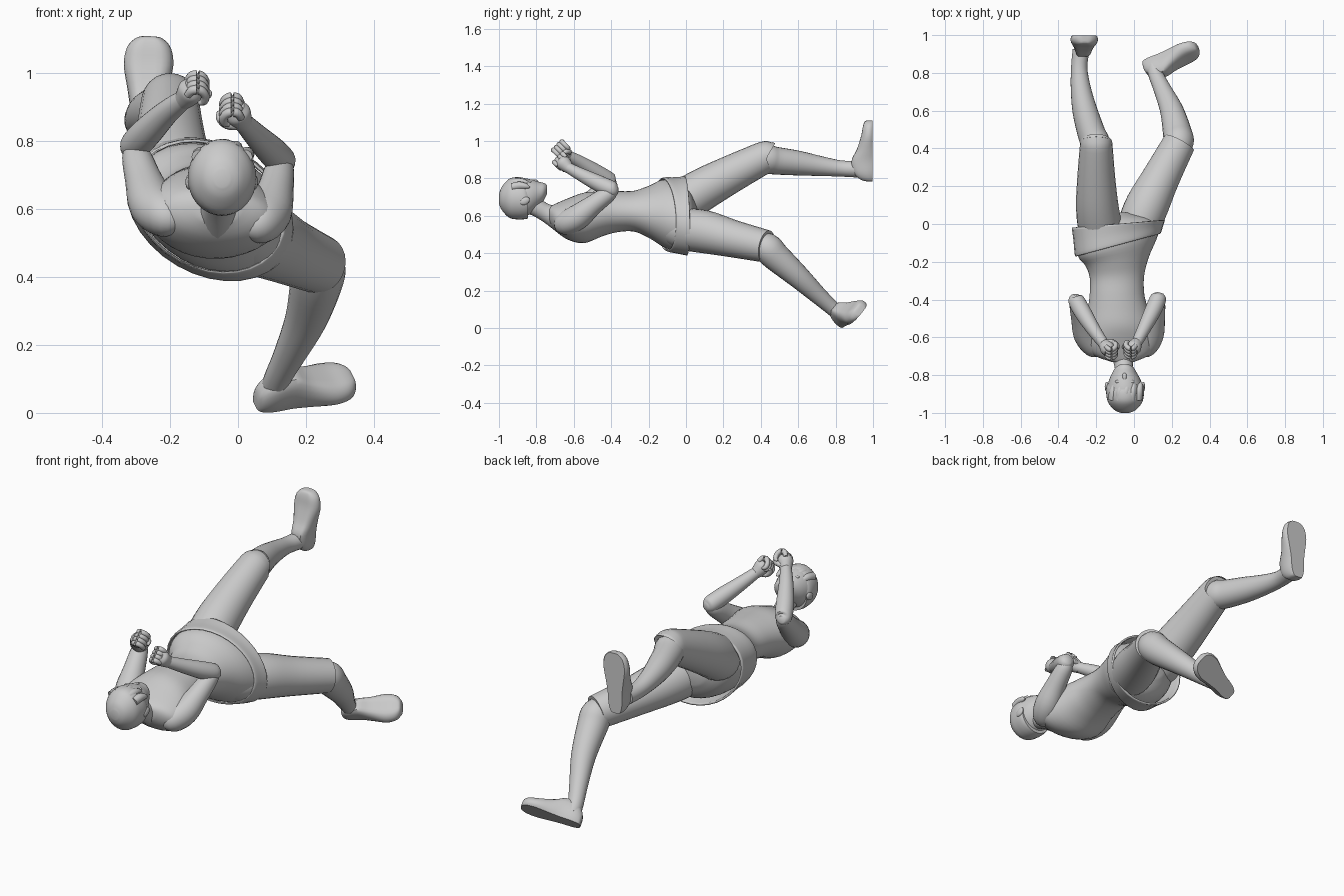
import bpy, bmesh, math
from mathutils import Vector as V

SEG = 24


def skin(name, rings, caps=True, thick=0):
    bm = bmesh.new()
    rows = [[bm.verts.new(p) for p in r] for r in rings]
    n = len(rows[0])
    for a, b in zip(rows, rows[1:]):
        for i in range(n):
            j = (i + 1) % n
            bm.faces.new((a[i], a[j], b[j], b[i]))
    if caps:
        bm.faces.new(rows[0][::-1])
        bm.faces.new(rows[-1])
    bmesh.ops.recalc_face_normals(bm, faces=bm.faces)
    me = bpy.data.meshes.new(name)
    bm.to_mesh(me)
    bm.free()
    ob = bpy.data.objects.new(name, me)
    bpy.context.collection.objects.link(ob)
    if thick:
        m = ob.modifiers.new("thickness", "SOLIDIFY")
        m.thickness = thick
    return ob


def spline(rows, steps=4):
    """Smooth interpolation through section tuples."""
    out = []
    for i in range(len(rows) - 1):
        p0, p1, p2, p3 = (rows[max(0, min(len(rows) - 1, i + k))] for k in (-1, 0, 1, 2))
        for s in range(steps):
            t = s / steps
            out.append([b + 0.5 * t * (c - a + t * (2*a - 5*b + 4*c - d + t * (3*(b - c) + d - a)))
                        for a, b, c, d in zip(p0, p1, p2, p3)])
    return out + [list(rows[-1])]


def limb(name, secs, seg=SEG):
    """Round tube through (x, y, z, radius) sections."""
    s = spline(secs)
    rings = []
    for i, (x, y, z, r) in enumerate(s):
        t = (V(s[min(i + 1, len(s) - 1)][:3]) - V(s[max(i - 1, 0)][:3])).normalized()
        u = V((1, 0, 0))
        u = (u - t * u.dot(t)).normalized()
        v = t.cross(u)
        rings.append([V((x, y, z)) + r * (u * math.cos(a) + v * math.sin(a))
                      for a in (2 * math.pi * k / seg for k in range(seg))])
    return skin(name, rings)


def body(name, secs, **kw):
    """Loft along y: (y, cx, cz, rx, rz, roll, shear)."""
    rings = []
    for y, cx, cz, rx, rz, roll, shear in spline(secs):
        c, s = math.cos(math.radians(roll)), math.sin(math.radians(roll))
        ring = []
        for k in range(32):
            a = 2 * math.pi * k / 32
            p, q = rx * math.cos(a), rz * math.sin(a)
            dx = p * c + q * s
            ring.append(V((cx + dx, y + shear * dx, cz - p * s + q * c)))
        rings.append(ring)
    return skin(name, rings, **kw)


def ball(name, loc, size, rot=(0, 0, 0)):
    bpy.ops.mesh.primitive_uv_sphere_add(segments=20, ring_count=12, location=loc, rotation=rot)
    bpy.context.object.name = name
    bpy.context.object.scale = size


def foot(name, heel, d, n, length):
    """Flat-soled shoe: d points to the toes, n out of the sole."""
    d = V(d).normalized()
    n = V(n)
    n = (n - d * n.dot(d)).normalized()
    w = n.cross(d)
    rings = []
    for s, hw, h in spline([(0, .018, .035), (.03, .034, .065), (.14, .046, .1), (.34, .05, .112),
                            (.52, .06, .085), (.74, .073, .062), (.9, .064, .052),
                            (.98, .04, .042), (1, .018, .028)]):
        ring = []
        for k in range(SEG):
            a = 2 * math.pi * k / SEG
            up = max(0, min(1, math.sin(a) * .8 + .35)) * h
            ring.append(V(heel) + d * s * length + w * hw * math.cos(a) - n * up)
        rings.append(ring)
    skin(name, rings)


# torso and the flared, tilted hem round the hips
body("torso", [(-.73, -.06, .605, .06, .045, 0, 0), (-.69, -.068, .59, .155, .078, 4, 0),
               (-.62, -.075, .583, .2, .114, 6, 0), (-.54, -.08, .59, .185, .135, 5, 0),
               (-.45, -.085, .61, .16, .12, 5, 0), (-.37, -.09, .622, .145, .11, 5, 0),
               (-.28, -.09, .625, .145, .108, 8, .05), (-.2, -.088, .62, .17, .135, 18, .15),
               (-.12, -.085, .61, .22, .168, 28, .26), (-.05, -.083, .6, .235, .168, 30, .2),
               (.02, -.085, .59, .18, .13, 30, .1), (.06, -.085, .585, .07, .05, 30, 0)])
body("hem", [(-.112, -.085, .607, .23, .178, 29, .27), (-.105, -.085, .607, .24, .185, 29, .26),
             (-.05, -.083, .602, .252, .187, 30, .17),
             (0, -.083, .6, .262, .193, 30, .08)], caps=False, thick=.01)

# neck and head, tipped back with the face upward
limb("neck", [(-.06, -.66, .575, .07), (-.056, -.74, .612, .05), (-.05, -.8, .645, .048), (-.05, -.87, .68, .055)])
body("head", [(-.99, -.047, .692, .03, .035, 0, 0), (-.97, -.047, .694, .06, .07, 0, 0),
              (-.93, -.047, .695, .088, .1, 0, 0), (-.88, -.047, .697, .096, .106, 0, 0),
              (-.83, -.048, .703, .085, .092, 0, 0), (-.79, -.05, .715, .066, .068, 0, 0),
              (-.76, -.05, .73, .048, .046, 0, 0), (-.742, -.05, .742, .02, .022, 0, 0)])
body("hair", [(-1, -.047, .69, .022, .025, 0, 0), (-.985, -.047, .693, .056, .062, 0, 0),
              (-.945, -.047, .694, .09, .104, 0, 0), (-.9, -.047, .694, .1, .113, 0, 0),
              (-.865, -.047, .69, .1, .108, 0, 0), (-.845, -.047, .682, .092, .096, 0, 0)])
for i in range(5):
    x = -.115 + .034 * i
    z = .69 + .1 * math.sqrt(1 - ((x + .047) / .105) ** 2)
    limb("fringe_lock", [(x, -.93, z - .012, .022), (x + .005, -.89, z - .004, .022),
                         (x + .012, -.855, z - .008, .015), (x + .016, -.835, z - .015, .003)], 10)
limb("nose", [(-.05, -.835, .782, .008), (-.05, -.81, .784, .012), (-.05, -.797, .778, .011), (-.05, -.79, .77, .004)], 10)
for s in (-1, 1):
    ball("ear", (-.048 + s * .096, -.862, .68), (.011, .028, .02), (.5, 0, 0))
    ball("eye", (-.049 + s * .035, -.835, .781), (.016, .009, .008))

# legs: loose thighs end in a crisp hem at the knee
limb("raised_thigh", [(-.17, -.1, .63, .09), (-.18, -.02, .675, .115), (-.195, .1, .748, .112),
                      (-.2, .25, .828, .1), (-.2, .41, .908, .087), (-.2, .435, .915, .084)])
limb("raised_shin", [(-.2, .37, .89, .07), (-.205, .43, .902, .077), (-.225, .48, .895, .074),
                     (-.26, .6, .882, .066), (-.282, .72, .866, .053), (-.29, .83, .853, .043),
                     (-.28, .92, .85, .045)])
foot("raised_foot", (-.272, .998, .785), (.035, 0, 1), (0, 1, 0), .325)
limb("lower_thigh", [(-.01, -.1, .545, .085), (.02, -.02, .53, .11), (.07, .1, .515, .115),
                     (.145, .25, .478, .1), (.24, .43, .437, .087)])
limb("lower_shin", [(.215, .37, .445, .06), (.235, .43, .43, .08), (.23, .48, .382, .077),
                    (.2, .6, .275, .062), (.152, .71, .172, .047), (.118, .785, .105, .04),
                    (.108, .83, .07, .042)])
foot("lower_foot", (.05, .845, .022), (.92, .32, .21), (-.24, .7, -.66), .31)

# bent arms with raised fists
ARMS = [("left", [(-.17, -.67, .565, .03), (-.205, -.65, .577, .062), (-.25, -.585, .612, .07), (-.278, -.5, .685, .055),
                  (-.3, -.42, .758, .042), (-.31, -.385, .785, .02)],
         [(-.315, -.375, .785, .018), (-.308, -.4, .785, .042), (-.27, -.47, .825, .045),
          (-.21, -.565, .885, .036), (-.158, -.638, .925, .028)], 1),
        ("right", [(.02, -.67, .545, .03), (.055, -.65, .557, .062), (.09, -.585, .59, .068), (.11, -.5, .655, .054),
                   (.123, -.41, .72, .042), (.132, -.375, .74, .02)],
         [(.138, -.365, .735, .018), (.13, -.39, .74, .042), (.1, -.46, .77, .044),
          (.05, -.56, .82, .035), (.014, -.63, .858, .028)], -1)]
for side, upper, fore, s in ARMS:
    limb(side + "_upper_arm", upper)
    limb(side + "_forearm", fore)
    w = V(fore[-1][:3])
    a = (w - V(fore[-2][:3])).normalized()
    a = (a + V((0, 0, .35))).normalized()
    p = V((s, 0, 0))
    p = (p - a * p.dot(a)).normalized()
    b = a.cross(p)

    def at(i, j, k, r):
        return (*(w + a * i + p * j + b * k), r)

    limb(side + "_palm", [at(-.015, 0, 0, .026), at(.01, .002, 0, .034), at(.04, .003, 0, .04), at(.062, .003, 0, .03)])
    for f in range(4):
        k = (f - 1.5) * .021
        limb(side + "_finger", [at(.045, -.012, k, .011), at(.07, -.008, k, .0135), at(.08, .012, k, .0135),
                                at(.068, .034, k, .013), at(.045, .042, k, .012), at(.03, .032, k, .006)], 10)
    limb(side + "_thumb", [at(.01, .018, .018, .014), at(.025, .04, .022, .014),
                           at(.045, .054, .008, .013), at(.052, .056, -.012, .006)], 10)

# smooth shading with crisp hems and soles
bpy.ops.object.select_all(action='SELECT')
bpy.context.view_layer.objects.active = bpy.data.objects["torso"]
bpy.ops.object.shade_smooth_by_angle(angle=math.radians(40))
